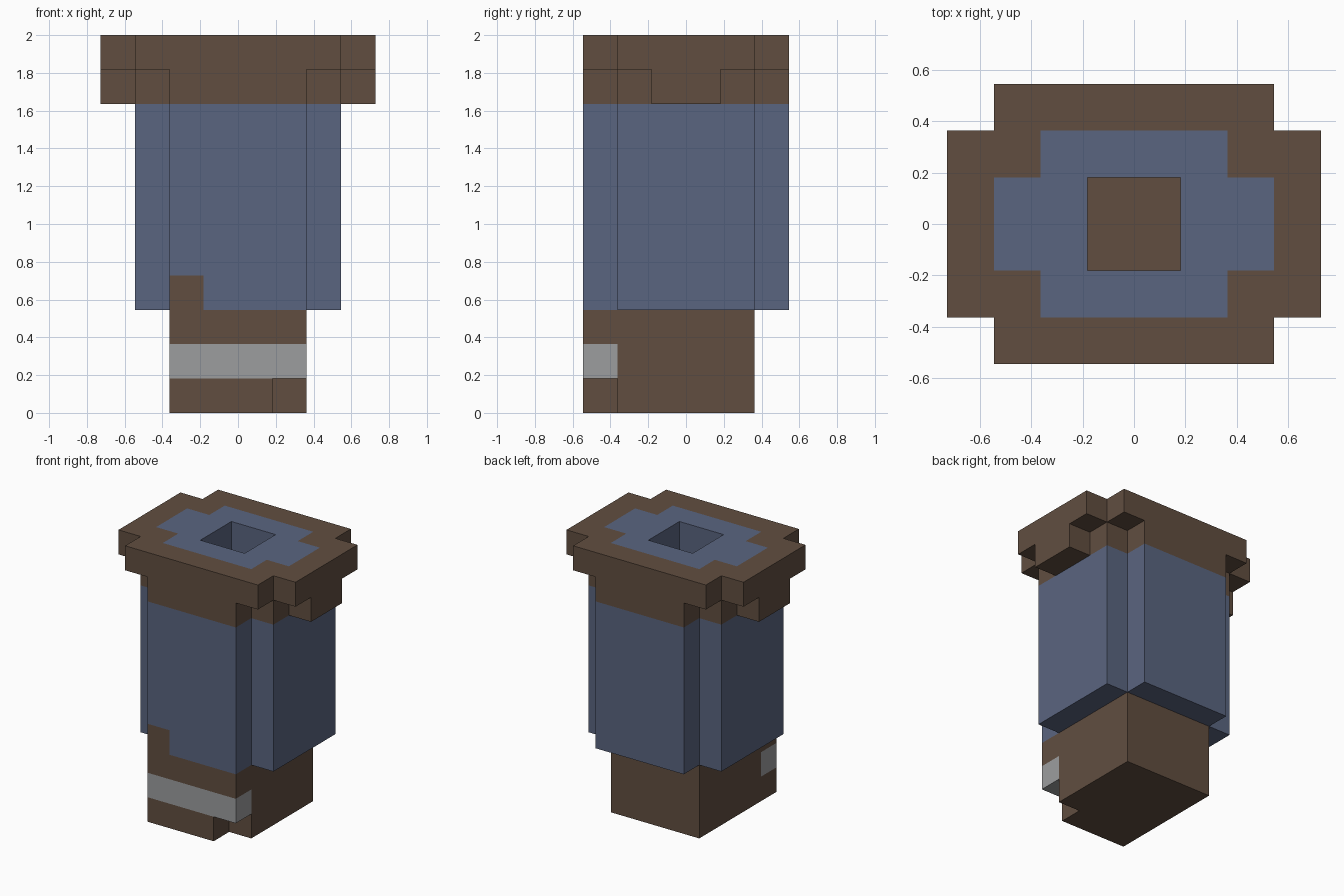
import bpy, bmesh

if "Cube" in bpy.data.objects:
    bpy.data.objects.remove(bpy.data.objects["Cube"])

U = 2 / 11  # block size: the model is 11 blocks tall


def material(name, rgb):
    m = bpy.data.materials.new(name)
    m.diffuse_color = (*rgb, 1)
    m.use_nodes = True
    m.node_tree.nodes["Principled BSDF"].inputs["Base Color"].default_value = m.diffuse_color
    return m


BROWN = material("brown", (0.120, 0.076, 0.051))
BLUE = material("slate blue", (0.102, 0.130, 0.216))
GREY = material("light grey", (0.333, 0.338, 0.345))

cells = {}  # (x, y, z) block -> part name


def box(part, x0, x1, y0, y1, z0, z1):
    """Fill a box of blocks; later boxes replace earlier ones. None carves."""
    for x in range(x0, x1):
        for y in range(y0, y1):
            for z in range(z0, z1):
                if part:
                    cells[x, y, z] = part
                else:
                    cells.pop((x, y, z), None)


def cross(part, a, b, z0, z1):
    """Plus-shaped prism: two centred boxes given by (half x, half y)."""
    for hx, hy in (a, b):
        box(part, -hx, hx, -hy, hy, z0, z1)


# rim: stepped collar, wide flange above, small side lugs below
cross("rim", (2, 3), (3, 2), 9, 10)
box("rim", -4, 4, -1, 1, 9, 10)
cross("rim", (3, 3), (4, 2), 10, 11)

# body: plus-shaped column, narrower where it shows inside the rim
cross("body", (2, 3), (3, 2), 3, 9)
cross("body", (2, 2), (3, 1), 9, 11)
box(None, -1, 1, -1, 1, 3, 11)  # square shaft

# base: block with a front panel, notched at one lower corner
box("base", -2, 2, -3, 2, 0, 3)
box(None, 1, 2, -3, -2, 0, 1)
box("base", -2, -1, -3, -2, 3, 4)  # raised front tab

# band: grey strip across the front panel
box("band", -2, 2, -3, -2, 1, 2)


def build(part, mat):
    """Skin the outside faces of one part and merge flat neighbours."""
    bm = bmesh.new()
    verts = {}

    def vert(p):
        if p not in verts:
            verts[p] = bm.verts.new([c * U for c in p])
        return verts[p]

    for cell, owner in cells.items():
        if owner != part:
            continue
        for axis in range(3):
            for side in (0, 1):
                near = list(cell)
                near[axis] += 2 * side - 1
                if tuple(near) in cells:
                    continue
                i, j = (axis + 1) % 3, (axis + 2) % 3
                quad = []
                for di, dj in ((0, 0), (1, 0), (1, 1), (0, 1)):
                    p = list(cell)
                    p[axis] += side
                    p[i] += di
                    p[j] += dj
                    quad.append(vert(tuple(p)))
                bm.faces.new(quad if side else quad[::-1])
    bmesh.ops.dissolve_limit(bm, angle_limit=0.01, verts=bm.verts[:], edges=bm.edges[:])
    me = bpy.data.meshes.new(part)
    bm.to_mesh(me)
    bm.free()
    me.materials.append(mat)
    bpy.context.collection.objects.link(bpy.data.objects.new(part, me))


for part, mat in (("rim", BROWN), ("body", BLUE), ("base", BROWN), ("band", GREY)):
    build(part, mat)
